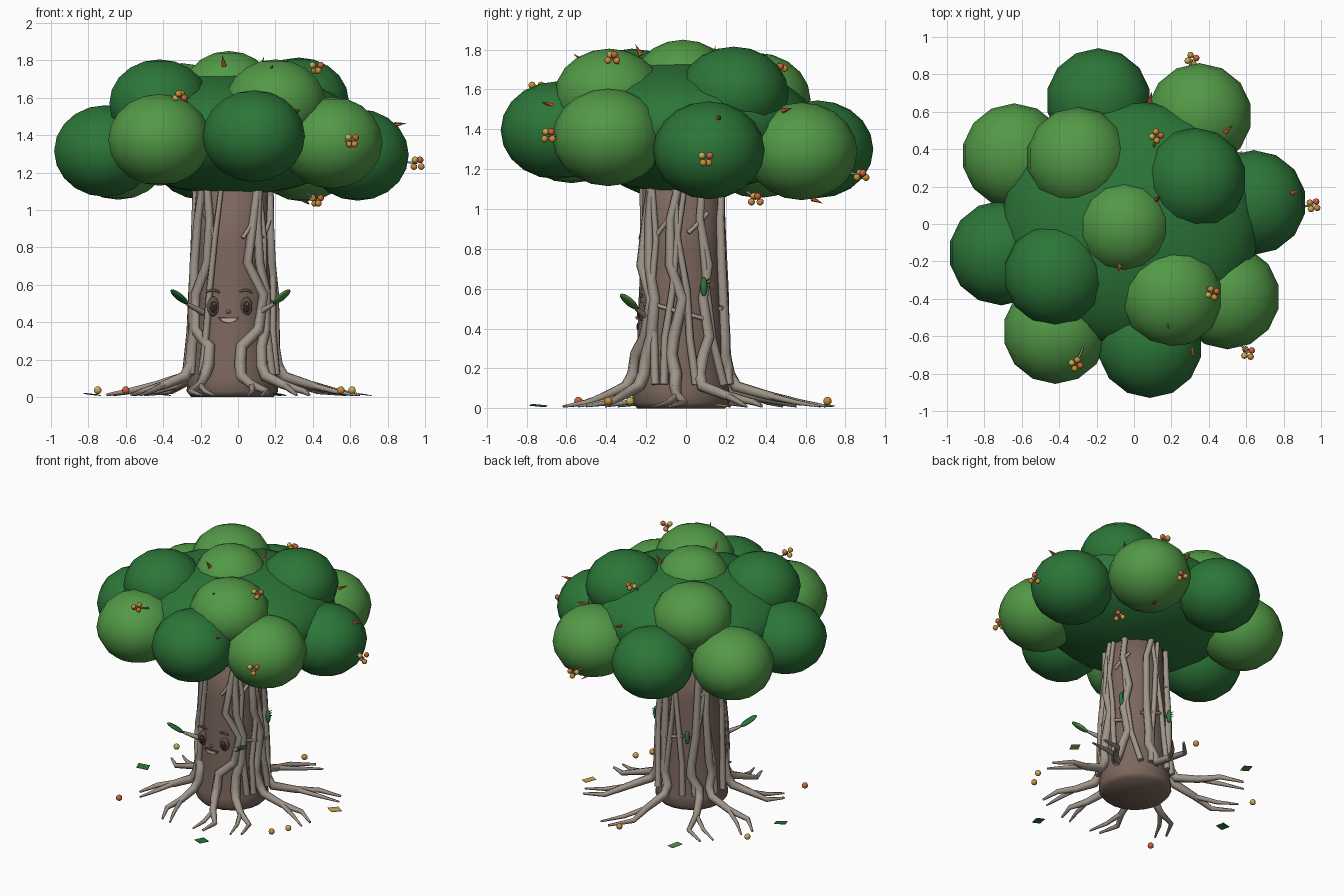
import bpy, bmesh, math, random
from mathutils import Vector

if "Cube" in bpy.data.objects:
    bpy.data.objects.remove(bpy.data.objects["Cube"])
random.seed(4)
CENTRE = Vector((-0.03, -0.025, 0))


def material(name, *rgb):
    mat = bpy.data.materials.new(name)
    mat.use_nodes = True
    mat.diffuse_color = (*rgb, 1)
    mat.node_tree.nodes["Principled BSDF"].inputs["Base Color"].default_value = (*rgb, 1)
    return mat


bark = material("bark brown", 0.2, 0.135, 0.11)
wood = material("root grey", 0.35, 0.3, 0.25)
dark = material("dark green", 0.025, 0.18, 0.04)
light = material("light green", 0.085, 0.32, 0.062)
orange = material("orange", 0.62, 0.12, 0.04)
amber = material("amber", 0.62, 0.27, 0.04)
yellow = material("yellow", 0.58, 0.42, 0.08)
eye_brown = material("eye brown", 0.12, 0.075, 0.06)
black_brown = material("black brown", 0.03, 0.02, 0.018)
cream = material("mouth cream", 0.6, 0.42, 0.36)


def finish(bm, name, mat, smooth=True):
    mesh = bpy.data.meshes.new(name)
    for face in bm.faces:
        face.smooth = smooth
    bm.to_mesh(mesh)
    bm.free()
    obj = bpy.data.objects.new(name, mesh)
    bpy.context.collection.objects.link(obj)
    mesh.materials.append(mat)
    return obj


def ellipsoid(name, mat, place, size, direction=None, sides=14, rings=10):
    bm = bmesh.new()
    bmesh.ops.create_uvsphere(bm, u_segments=sides, v_segments=rings, radius=1)
    obj = finish(bm, name, mat)
    obj.location, obj.scale = place, size
    if direction:
        obj.rotation_euler = Vector(direction).to_track_quat("Z", "Y").to_euler()
    return obj


def tube(name, mat, points, radii):
    """Bent limb with a round section that tapers point by point."""
    curve = bpy.data.curves.new(name, "CURVE")
    curve.dimensions = "3D"
    curve.bevel_depth = 1
    curve.bevel_resolution = 1
    curve.use_fill_caps = True
    spline = curve.splines.new("POLY")
    spline.points.add(len(points) - 1)
    for p, co, r in zip(spline.points, points, radii):
        p.co = (*co, 1)
        p.radius = r
    obj = bpy.data.objects.new(name, curve)
    bpy.context.collection.objects.link(obj)
    bpy.ops.object.select_all(action="DESELECT")
    obj.select_set(True)
    bpy.context.view_layer.objects.active = obj
    bpy.ops.object.convert(target="MESH")
    obj = bpy.context.object
    obj.data.materials.clear()
    obj.data.materials.append(mat)
    return obj


# Trunk: turned profile with a rounded foot
PROFILE = [(0, 0), (0.22, 0), (0.245, 0.03), (0.24, 0.1), (0.22, 0.25),
           (0.215, 0.5), (0.2, 0.8), (0.19, 1.2), (0, 1.2)]
bm = bmesh.new()
verts = [bm.verts.new((r, 0, z)) for r, z in PROFILE]
edges = [bm.edges.new(pair) for pair in zip(verts, verts[1:])]
bmesh.ops.spin(bm, geom=verts + edges, axis=(0, 0, 1), cent=(0, 0, 0),
               angle=math.tau, steps=20)
bmesh.ops.remove_doubles(bm, verts=bm.verts, dist=0.0005)
bmesh.ops.recalc_face_normals(bm, faces=bm.faces)
finish(bm, "trunk", bark).location = CENTRE


def on_trunk(degrees, z, lift=0.012):
    """Point on the trunk surface at an angle and a height."""
    for (r0, z0), (r1, z1) in zip(PROFILE[2:], PROFILE[3:]):
        if z <= z1:
            break
    r = r0 + (r1 - r0) * (z - z0) / (z1 - z0) + lift
    a = math.radians(degrees)
    return CENTRE + Vector((r * math.cos(a), r * math.sin(a), z))


# Roots: spread on the ground, then climb the trunk as thick vines
HEIGHTS = (0.17, 0.27, 0.36, 0.55, 0.72, 0.95, 1.14)
ROOTS = [((-0.57, -0.34), None), ((-0.7, 0.22), None), ((-0.5, 0.55), None),
         ((0.15, 0.7), None), ((0.58, 0.38), None), ((0.65, -0.08), None),
         ((0.38, -0.5), (-50, -48, -40, -36, -48, -50, -45)),
         ((0.13, -0.6), (-80, -78, -52, -42, -68, -57, -48)),
         ((-0.2, -0.6), (-122, -122, -150, -150, -128, -126, -132))]
for (x, y), angles in ROOTS:
    base = math.degrees(math.atan2(y - CENTRE.y, x - CENTRE.x))
    if not angles:
        angles = [base + random.uniform(-11, 11) for _ in HEIGHTS]
    tip = Vector((x, y, 0.012))
    side = Vector((-y, x, 0)) * random.choice((-0.1, 0.1))
    foot = on_trunk(angles[0], 0.11, 0.04)
    flat = Vector((foot.x, foot.y, 0))
    knee = flat.lerp(tip, 0.35) + Vector((0, 0, 0.06)) + side * 0.3
    bend = flat.lerp(tip, 0.68) + Vector((0, 0, 0.022)) + side
    climb = [on_trunk(a, z) for a, z in zip(angles, HEIGHTS)]
    tube("root", wood, [tip, bend, knee, foot] + climb,
         [0.008, 0.017, 0.024, 0.031, 0.033, 0.031, 0.03, 0.028, 0.026, 0.023, 0.02])
    fork = bend + (tip - flat) * 0.3 - side * 2.2
    tube("root_fork", wood, [knee, bend - side * 1.3, fork * Vector((1, 1, 0)) + Vector((0, 0, 0.01))],
         [0.018, 0.014, 0.006])

# Thinner vines between the roots, leaning as they climb
for start, end in [(-25, 5), (20, -10), (55, 25), (75, 100), (115, 80), (125, 150),
                   (165, 140), (185, 205), (210, 190), (-30, -45), (-128, -108)]:
    steps = [0.12, 0.35, 0.6, 0.85, 1.14]
    pts = [on_trunk(start + (end - start) * i / 4 + random.uniform(-5, 5), z)
           for i, z in enumerate(steps)]
    tube("vine", wood, pts, [0.022, 0.02, 0.018, 0.016, 0.014])
for start, end, low, high in [(-40, -5, 0.85, 1.0), (10, 40, 0.88, 0.98), (-35, 30, 0.52, 0.45),
                              (60, 110, 0.5, 0.55), (130, 175, 0.8, 0.95), (-115, -135, 0.85, 0.98),
                              (-75, -55, 0.85, 0.95)]:
    pts = [on_trunk(start + (end - start) * i / 3, low + (high - low) * i / 3) for i in range(4)]
    tube("cross_vine", wood, pts, [0.012] * 4)

# Face
for x in (-0.135, 0.04):
    ellipsoid("eye", eye_brown, (x, -0.215, 0.485), (0.037, 0.026, 0.054))
    ellipsoid("pupil", black_brown, (x + 0.004, -0.235, 0.482), (0.019, 0.012, 0.03))
    ellipsoid("eye_glint", cream, (x + 0.009, -0.246, 0.497), (0.005, 0.004, 0.006))
    arc = [(x + 0.035 * math.cos(t), -0.226, 0.555 + 0.016 * math.sin(t))
           for t in (math.pi * k / 5 for k in range(6))]
    tube("eyebrow", eye_brown, arc, [0.004, 0.007, 0.008, 0.008, 0.007, 0.004])


def smile(name, mat, width, depth, top, front):
    bm = bmesh.new()
    arc = [math.pi * (1 + k / 10) for k in range(11)]
    rim = [bm.verts.new((-0.05 + width * math.cos(t), front, top + depth * math.sin(t))) for t in arc]
    face = bm.faces.new(rim)
    new = bmesh.ops.extrude_face_region(bm, geom=[face])["geom"]
    bmesh.ops.translate(bm, verts=[v for v in new if isinstance(v, bmesh.types.BMVert)], vec=(0, 0.02, 0))
    bmesh.ops.recalc_face_normals(bm, faces=bm.faces)
    finish(bm, name, mat, False)


smile("mouth", eye_brown, 0.055, 0.035, 0.428, -0.245)
smile("mouth_inside", cream, 0.04, 0.02, 0.421, -0.249)
ellipsoid("nose", bark, (-0.05, -0.24, 0.455), (0.012, 0.014, 0.01))

# Leafy twigs
for side, angle in ((-1, -135), (1, -50)):
    foot = on_trunk(angle, 0.45, 0)
    end = Vector((-0.04 + side * 0.235, -0.25, 0.5))
    out = Vector((side * 0.6, -0.55, 0.55))
    tube("twig", wood, [foot, foot.lerp(end, 0.6), end], [0.018, 0.014, 0.009])
    ellipsoid("twig_leaf", light if side > 0 else dark, end + out * 0.065, (0.034, 0.014, 0.068), out)
for angle, z in ((28, 0.61), (118, 0.55)):
    ellipsoid("bud_leaf", dark, on_trunk(angle, z, 0.035), (0.018, 0.018, 0.05), sides=8, rings=6)
    for k in range(3):
        tube("bud_stalk", dark, [on_trunk(angle, z, 0), on_trunk(angle + 4, z + 0.02 * k, 0.06)],
             [0.004, 0.002])

# Canopy: broad core, outer ring, upper ring and crown
ellipsoid("canopy_core", dark, (-0.02, 0, 1.41), (0.69, 0.66, 0.33), sides=24, rings=14)
OUTER = [(-0.19, 0.66, 1.3, dark), (0.35, 0.58, 1.29, light), (0.64, 0.115, 1.295, dark),
         (0.5, -0.39, 1.36, light), (0.085, -0.65, 1.395, dark), (-0.42, -0.575, 1.375, light),
         (-0.71, -0.155, 1.315, dark), (-0.64, 0.365, 1.3, light)]
UPPER = [(-0.3, 0.35, 1.55, light), (0.325, 0.24, 1.58, dark), (0.2, -0.385, 1.57, light),
         (-0.42, -0.27, 1.57, dark)]
for x, y, z, mat in OUTER:
    ellipsoid("outer_foliage", mat, (x, y, z), (0.28, 0.28, 0.245))
for x, y, z, mat in UPPER:
    ellipsoid("upper_foliage", mat, (x, y, z), (0.275, 0.275, 0.235))
ellipsoid("crown_foliage", light, (-0.05, -0.015, 1.62), (0.255, 0.255, 0.23))

# Berry clusters on short stems
HEART = Vector((0, 0, 1.35))
for place in [(0.31, 0.88, 1.17), (0.12, 0.47, 1.71), (0.96, 0.1, 1.25), (0.42, -0.37, 1.76),
              (0.61, -0.69, 1.37), (-0.31, -0.75, 1.61), (0.42, 0.35, 1.05)]:
    spot = Vector(place)
    tube("berry_stem", wood, [spot.lerp(HEART, 0.12), spot], [0.006, 0.006])
    for k, mat in enumerate((orange, amber, yellow, amber)):
        turn = k * math.tau / 4 + place[0]
        shift = Vector((math.cos(turn), math.sin(turn), 0.8 * math.sin(turn * 2))) * 0.024
        ellipsoid("berry", mat, spot + shift, [0.018] * 3, sides=8, rings=6)

# Small thorns
for place in [(-0.08, -0.24, 1.8), (0.18, -0.54, 1.76), (0.32, -0.7, 1.53), (0.87, 0.17, 1.46),
              (0.09, 0.68, 1.5), (0.13, 0.14, 1.79), (0.51, 0.51, 1.5), (0.37, 0.66, 1.04)]:
    spot = Vector(place)
    out = (spot - HEART).normalized()
    bm = bmesh.new()
    bmesh.ops.create_cone(bm, cap_ends=True, segments=6, radius1=0.014, radius2=0, depth=0.065)
    thorn = finish(bm, "thorn", orange, False)
    thorn.location = spot
    thorn.rotation_euler = out.to_track_quat("Z", "Y").to_euler()

# Fallen fruit and leaves
for x, y, mat in [(-0.75, 0.35, yellow), (-0.6, -0.54, orange), (0.55, -0.39, amber),
                  (0.61, -0.28, yellow), (0.05, 0.71, amber)]:
    ellipsoid("fallen_fruit", mat, (x, y, 0.036), [0.021] * 3, sides=10, rings=8)
for x, y, turn, mat in [(-0.78, 0, 20, dark), (0.67, 0.18, 60, yellow),
                        (0.22, -0.74, 75, dark), (-0.4, 0.7, 70, light)]:
    bm = bmesh.new()
    bmesh.ops.create_cube(bm, size=1)
    leaf = finish(bm, "fallen_leaf", mat, False)
    leaf.location, leaf.scale = (x, y, 0.014), (0.08, 0.06, 0.003)
    leaf.rotation_euler = (0.1, 0.1, math.radians(turn))
